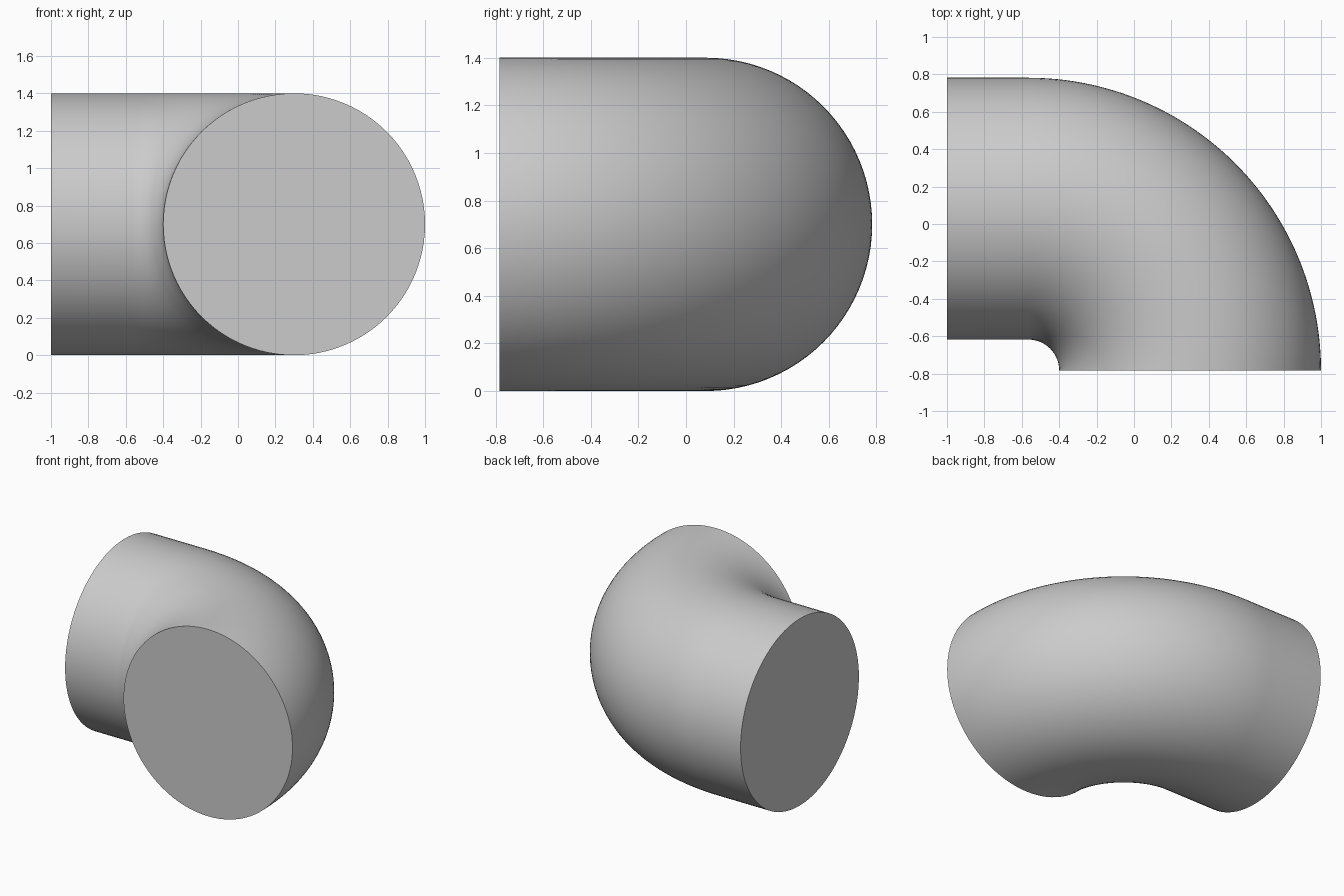
import bpy
import bmesh
from math import cos, sin, pi, radians

cube = bpy.data.objects.get("Cube")
if cube:
    bpy.data.objects.remove(cube, do_unlink=True)

RADIUS = 0.70        # pipe radius
BEND = 0.865         # bend radius of the centre line
CX, CY = -0.565, -0.783   # bend centre
SIDES, STEPS = 96, 48

grey = bpy.data.materials.new("light grey")
grey.use_nodes = True
colour = (0.6, 0.6, 0.6, 1)
grey.diffuse_color = colour
grey.node_tree.nodes["Principled BSDF"].inputs["Base Color"].default_value = colour

bm = bmesh.new()


def ring(x, y, angle):
    """Pipe cross-section whose outward side points along angle."""
    verts = []
    for i in range(SIDES):
        a = 2 * pi * i / SIDES
        out = RADIUS * cos(a)
        verts.append(bm.verts.new((x + out * cos(angle), y + out * sin(angle),
                                   RADIUS + RADIUS * sin(a))))
    return verts


# Quarter bend, then the straight run to the right end
rings = []
for s in range(STEPS + 1):
    t = pi / 2 * s / STEPS
    rings.append(ring(CX + BEND * cos(t), CY + BEND * sin(t), t))
rings.append(ring(-1, CY + BEND, pi / 2))

for r0, r1 in zip(rings, rings[1:]):
    for i in range(SIDES):
        j = (i + 1) % SIDES
        bm.faces.new((r0[i], r0[j], r1[j], r1[i]))

# Flat end caps
bm.faces.new(rings[0])
bm.faces.new(rings[-1])
bmesh.ops.recalc_face_normals(bm, faces=bm.faces)

mesh = bpy.data.meshes.new("pipe_elbow")
bm.to_mesh(mesh)
bm.free()
mesh.materials.append(grey)
elbow = bpy.data.objects.new("pipe_elbow", mesh)
bpy.context.collection.objects.link(elbow)

# Smooth tube with crisp cap edges
bpy.ops.object.select_all(action='DESELECT')
elbow.select_set(True)
bpy.context.view_layer.objects.active = elbow
bpy.ops.object.shade_smooth_by_angle(angle=radians(30))
